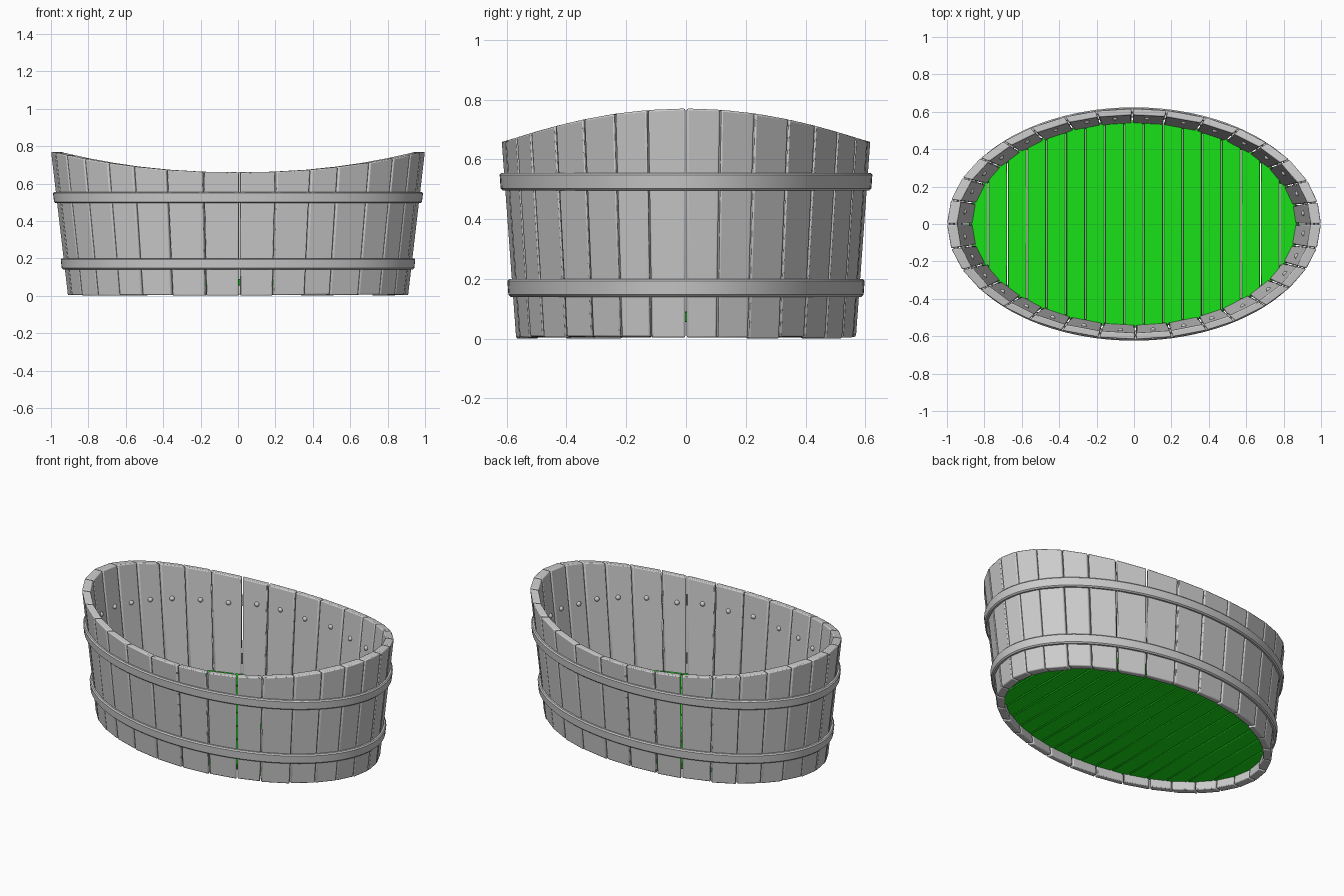
import bpy, bmesh, math, random
from mathutils import Matrix

if "Cube" in bpy.data.objects:
    bpy.data.objects.remove(bpy.data.objects["Cube"])

random.seed(4)
YS = 0.625        # ellipse ratio
N = 32            # number of staves
WALL = 0.055


def radius(z):
    return 0.91 + 0.117 * z


def pt(ang, z, inset=0.0):
    r = radius(z) - inset
    return (r * math.cos(ang), r * YS * math.sin(ang), z)


def rim(ang):
    return 0.66 + 0.11 * abs(math.cos(ang)) ** 2.2


def finish(name, bm, bevel=0.0, segments=2, mat=None):
    bmesh.ops.recalc_face_normals(bm, faces=bm.faces)
    me = bpy.data.meshes.new(name)
    bm.to_mesh(me)
    bm.free()
    ob = bpy.data.objects.new(name, me)
    bpy.context.collection.objects.link(ob)
    for p in me.polygons:
        p.use_smooth = True
    me.set_sharp_from_angle(angle=math.radians(35))
    if bevel:
        m = ob.modifiers.new("bevel", 'BEVEL')
        m.width = bevel
        m.segments = segments
        m.limit_method = 'ANGLE'
        m.angle_limit = math.radians(40)
    if mat:
        me.materials.append(mat)
    return ob


# Joints between staves, slightly irregular except at the two ends
step = 2 * math.pi / N
joints = [i * step + (0 if i % (N // 2) == 0 else random.uniform(-0.018, 0.018))
          for i in range(N)]
joints.append(2 * math.pi)

# Staves
bm = bmesh.new()
for i in range(N):
    a0, a1 = joints[i] + 0.004, joints[i + 1] - 0.004
    zb = random.choice((0.0, 0.003, 0.006))
    corners = [(a0, 0), (a1, 0), (a1, WALL), (a0, WALL)]
    low = [bm.verts.new(pt(a, zb, t)) for a, t in corners]
    top = [bm.verts.new(pt(a, rim(a), t)) for a, t in corners]
    bm.faces.new(low[::-1])
    bm.faces.new(top)
    for k in range(4):
        j = (k + 1) % 4
        bm.faces.new((low[k], low[j], top[j], top[k]))
finish("wall_staves", bm, 0.006)

# Hoops
SEG = 96
profile = [(-0.01, -0.03), (0.008, -0.03), (0.015, -0.023),
           (0.015, 0.023), (0.008, 0.03), (-0.01, 0.03)]
for name, zc in (("lower_hoop", 0.17), ("upper_hoop", 0.525)):
    bm = bmesh.new()
    rings = []
    for s in range(SEG):
        a = 2 * math.pi * s / SEG
        ring = []
        for o, dz in profile:
            r = radius(zc + dz)
            ring.append(bm.verts.new(((r + o) * math.cos(a),
                                      (r * YS + o) * math.sin(a), zc + dz)))
        rings.append(ring)
    for s in range(SEG):
        p, q = rings[s], rings[(s + 1) % SEG]
        for k in range(len(profile)):
            j = (k + 1) % len(profile)
            bm.faces.new((p[k], q[k], q[j], p[j]))
    finish(name, bm)

# Rivets on the inside, one per stave
bm = bmesh.new()
for i in range(N):
    a = (joints[i] + joints[i + 1]) / 2 + random.uniform(-0.02, 0.02)
    x, y, z = pt(a, 0.525 + random.uniform(-0.01, 0.01), WALL + 0.002)
    bmesh.ops.create_uvsphere(bm, u_segments=12, v_segments=8, radius=0.015,
                              matrix=Matrix.Translation((x, y, z)))
finish("rivets", bm)

# Floor planks clipped to the ellipse
green = bpy.data.materials.new("floor_green")
green.diffuse_color = (0.01, 0.75, 0.01, 1)
green.use_nodes = True
green.node_tree.nodes["Principled BSDF"].inputs["Base Color"].default_value = green.diffuse_color
A, B, COUNT = 0.885, 0.553, 17
Z0, Z1 = 0.055, 0.09
bm = bmesh.new()
for i in range(COUNT):
    x0 = -A + 2 * A * i / COUNT + 0.002
    x1 = -A + 2 * A * (i + 1) / COUNT - 0.002
    xs = [x0 + (x1 - x0) * k / 4 for k in range(5)]
    ys = [B * math.sqrt(max(0.0004, 1 - (x / A) ** 2)) for x in xs]
    outline = [(x, -y) for x, y in zip(xs, ys)]
    outline += [(x, y) for x, y in zip(xs[::-1], ys[::-1])]
    low = [bm.verts.new((x, y, Z0)) for x, y in outline]
    top = [bm.verts.new((x, y, Z1)) for x, y in outline]
    bm.faces.new(low[::-1])
    bm.faces.new(top)
    n = len(outline)
    for k in range(n):
        j = (k + 1) % n
        bm.faces.new((low[k], low[j], top[j], top[k]))
finish("floor_planks", bm, 0.003, 1, green)
